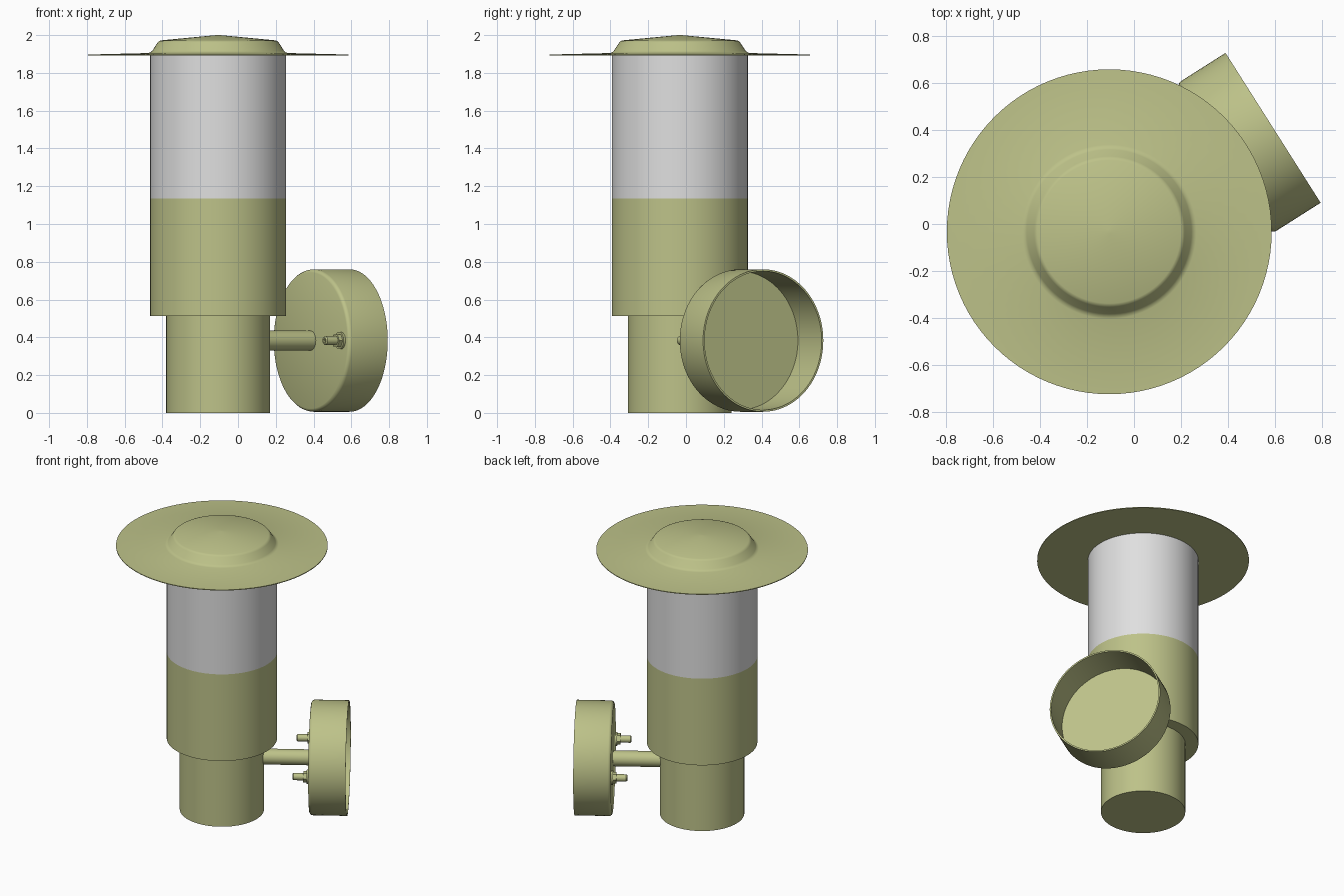
import bpy, bmesh, math
from mathutils import Vector

cube = bpy.data.objects.get("Cube")
if cube:
    bpy.data.objects.remove(cube, do_unlink=True)


def make_material(name, rgb):
    mat = bpy.data.materials.new(name)
    mat.use_nodes = True
    mat.diffuse_color = (*rgb, 1)
    mat.node_tree.nodes["Principled BSDF"].inputs["Base Color"].default_value = (*rgb, 1)
    return mat


green = make_material("olive green metal", (0.51, 0.54, 0.25))
grey = make_material("pale grey diffuser", (0.74, 0.74, 0.74))

UP = Vector((0, 0, 1))
POST = Vector((-0.105, -0.033, 0))                 # lamp axis
ANGLE = math.radians(32.4)
OUT = Vector((math.cos(ANGLE), math.sin(ANGLE), 0))  # from lamp to wall
SIDE = Vector((OUT.y, -OUT.x, 0))
ARM_Z = 0.383
PLATE = POST + OUT * 0.579 + UP * ARM_Z            # centre of the plate's front


def lathe(name, profile, mat, origin=POST, axis=UP, sides=96):
    """Revolve (radius, height) points around an axis through origin."""
    bm = bmesh.new()
    verts = [bm.verts.new((r, 0, h)) for r, h in profile]
    edges = [bm.edges.new(pair) for pair in zip(verts, verts[1:])]
    bmesh.ops.spin(bm, geom=verts + edges, cent=(0, 0, 0), axis=(0, 0, 1),
                   angle=math.tau, steps=sides)
    bmesh.ops.remove_doubles(bm, verts=bm.verts, dist=0.0002)
    bmesh.ops.recalc_face_normals(bm, faces=bm.faces)
    mesh = bpy.data.meshes.new(name)
    bm.to_mesh(mesh)
    bm.free()
    mesh.shade_smooth()
    mesh.set_sharp_from_angle(angle=math.radians(30))
    mesh.materials.append(mat)
    obj = bpy.data.objects.new(name, mesh)
    obj.location = origin
    obj.rotation_mode = 'QUATERNION'
    obj.rotation_quaternion = axis.to_track_quat('Z', 'Y')
    bpy.context.collection.objects.link(obj)
    return obj


def cylinder(name, radius, low, high, mat, **kw):
    return lathe(name, [(0, low), (radius, low), (radius, high), (0, high)], mat, **kw)


# Lamp body
cylinder("base_tube", 0.275, 0, 0.52, green)
cylinder("body_sleeve", 0.36, 0.512, 1.135, green)
cylinder("diffuser", 0.36, 1.135, 1.897, grey)

# Wide brimmed lid with a shallow cone on top
lathe("lid", [(0, 1.892), (0.69, 1.892), (0.69, 1.897), (0.37, 1.905), (0.358, 1.909),
              (0.349, 1.917), (0.32, 1.961), (0.313, 1.968), (0.304, 1.972),
              (0.01, 2.0), (0, 2.0)], green)

# Wall bracket: arm and hollow round plate, open towards the wall
cylinder("arm", 0.052, 0.26, 0.585, green, origin=POST + UP * ARM_Z, axis=OUT, sides=48)
lathe("wall_plate", [(0, 0), (0.36, 0), (0.369, 0.004), (0.375, 0.012), (0.377, 0.02),
                     (0.377, 0.245), (0.367, 0.245), (0.367, 0.01), (0, 0.01)],
      green, origin=PLATE, axis=OUT)

# Fixing screws on either side of the arm
for label, sign in (("front", 1), ("back", -1)):
    spot = dict(origin=PLATE + SIDE * 0.3 * sign, axis=-OUT)
    cylinder(label + "_washer", 0.046, -0.005, 0.012, green, sides=32, **spot)
    cylinder(label + "_nut", 0.038, 0.01, 0.034, green, sides=6, **spot)
    lathe(label + "_stud", [(0, 0), (0.024, 0), (0.024, 0.098), (0.018, 0.105),
                            (0.01, 0.105), (0.01, 0.095), (0, 0.095)],
          green, sides=32, **spot)
